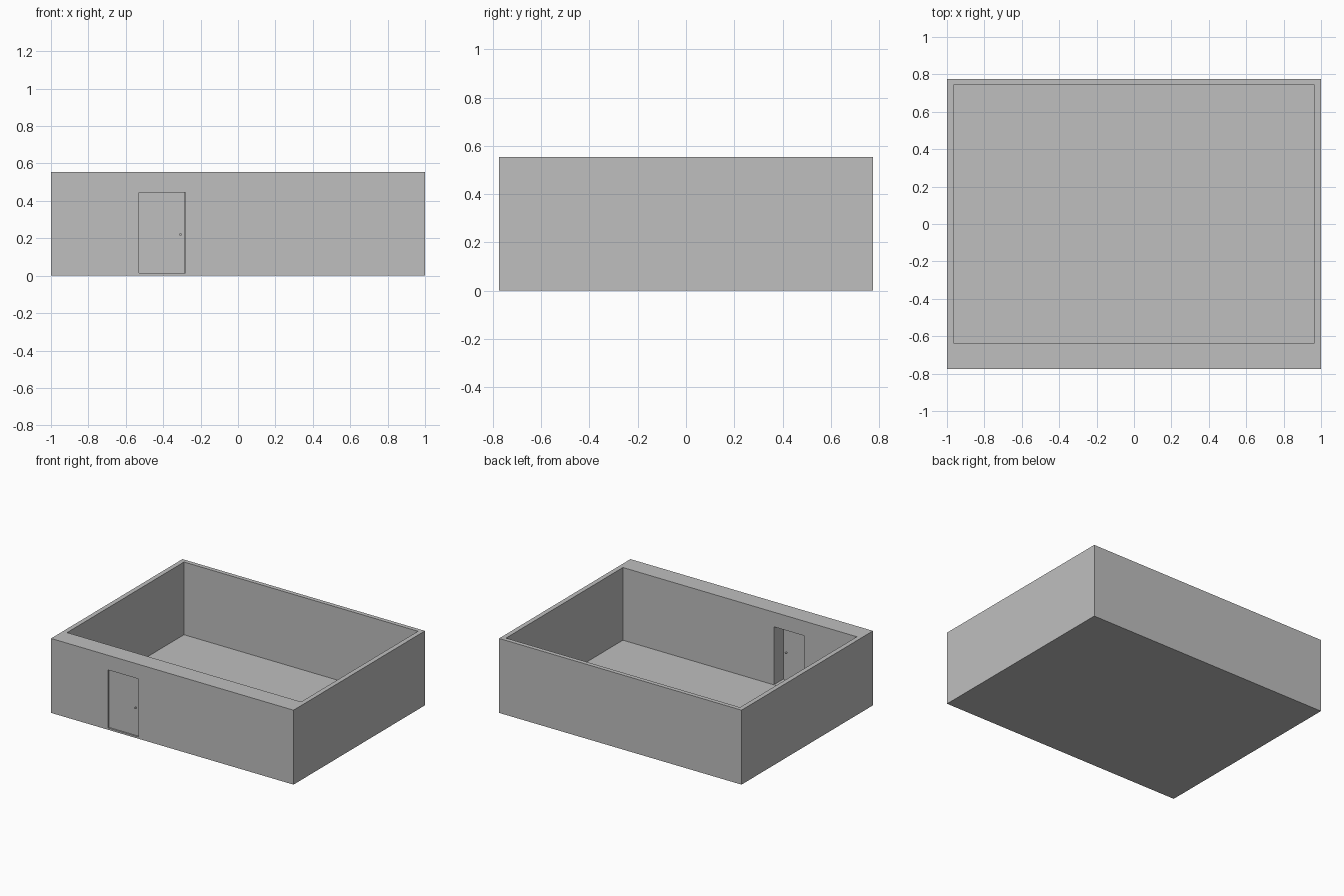
import bpy, bmesh, math
from mathutils import Matrix

if "Cube" in bpy.data.objects:
    bpy.data.objects.remove(bpy.data.objects["Cube"])

grey = bpy.data.materials.new("plain_grey")
grey.diffuse_color = (0.52, 0.52, 0.52, 1)
grey.use_nodes = True
grey.node_tree.nodes["Principled BSDF"].inputs["Base Color"].default_value = grey.diffuse_color


def finish(name, bm):
    mesh = bpy.data.meshes.new(name)
    bm.to_mesh(mesh)
    bm.free()
    mesh.materials.append(grey)
    obj = bpy.data.objects.new(name, mesh)
    bpy.context.collection.objects.link(obj)
    return obj


def box(name, lo, hi):
    bm = bmesh.new()
    bmesh.ops.create_cube(bm, size=1)
    for v in bm.verts:
        v.co = [hi[i] if v.co[i] > 0 else lo[i] for i in range(3)]
    return finish(name, bm)


def cut(target, cutter):
    bpy.context.view_layer.objects.active = target
    mod = target.modifiers.new("cut", 'BOOLEAN')
    mod.operation = 'DIFFERENCE'
    mod.solver = 'EXACT'
    mod.object = cutter
    bpy.ops.object.modifier_apply(modifier=mod.name)
    bpy.data.objects.remove(cutter)


# Open room: thin walls, thicker front wall, thin floor
room = box("room_walls", (-1, -0.774, 0), (1, 0.774, 0.555))
cut(room, box("room_cutter", (-0.965, -0.635, 0.013), (0.965, 0.742, 0.7)))

# Doorway straight through the front wall
cut(room, box("doorway_cutter", (-0.53, -0.9, 0.0135), (-0.28, -0.5, 0.446)))

# Thin door, slightly recessed, with a narrow gap on the handle side
box("door", (-0.53, -0.763, 0.0135), (-0.285, -0.743, 0.446))

# Small round handle on each side of the door
for name, y in (("outer_handle", -0.768), ("inner_handle", -0.738)):
    bm = bmesh.new()
    bmesh.ops.create_cone(bm, cap_ends=True, segments=16, radius1=0.007,
                          radius2=0.007, depth=0.011,
                          matrix=Matrix.Translation((-0.308, y, 0.22))
                          @ Matrix.Rotation(math.pi / 2, 4, 'X'))
    finish(name, bm)
